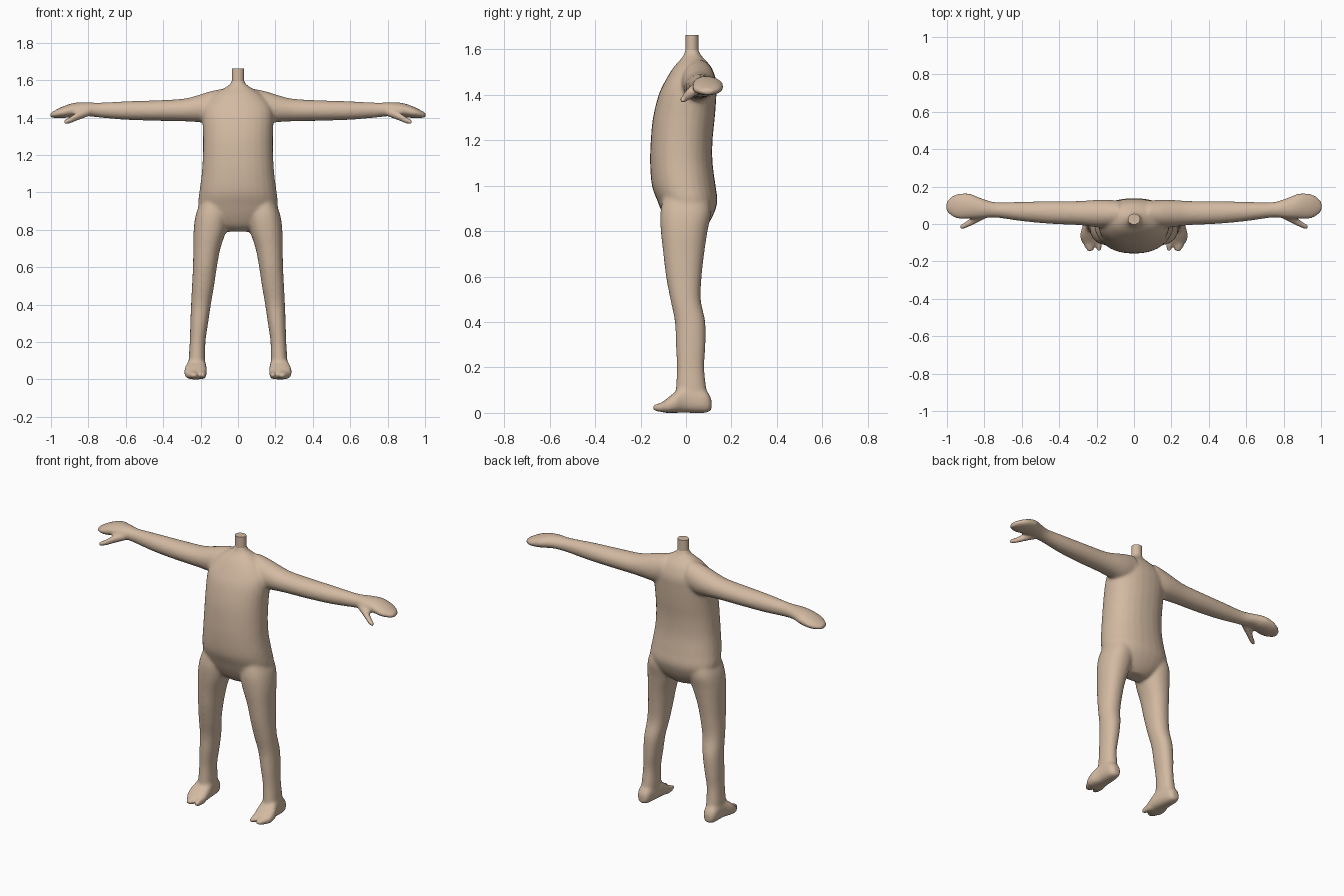
import bpy, bmesh, math
from mathutils import Vector

cube = bpy.data.objects.get("Cube")
if cube:
    bpy.data.objects.remove(cube)

skin = bpy.data.materials.new("tan_skin")
skin.use_nodes = True
tan = (.65, .49, .36, 1)
skin.diffuse_color = tan
skin.node_tree.nodes["Principled BSDF"].inputs["Base Color"].default_value = tan

SIDES = 28
STEPS = 5


def spline(rows):
    """Smoothly fill in rows between the given sections."""
    out = []
    for i in range(len(rows) - 1):
        a, b, c, d = (Vector(rows[min(max(k, 0), len(rows) - 1)])
                      for k in range(i - 1, i + 3))
        for s in range(STEPS):
            t = s / STEPS
            out.append(b + (c - a) * t / 2 + (a * 2 - b * 5 + c * 4 - d) * t * t / 2
                       + (b * 3 - a - c * 3 + d) * t ** 3 / 2)
    return out + [Vector(rows[-1])]


def loft(bm, axis, rows, mirror=1, power=1):
    """Closed tube; each row is (position, low u, high u, low v, high v)."""
    rings = []
    for p, u0, u1, v0, v1 in spline([Vector(r) for r in rows]):
        ring = []
        for k in range(SIDES):
            a = math.tau * k / SIDES
            cu, sv = math.cos(a), math.sin(a)
            u = (u0 + u1) / 2 + (u1 - u0) / 2 * math.copysign(abs(cu) ** power, cu)
            v = (v0 + v1) / 2 + (v1 - v0) / 2 * math.copysign(abs(sv) ** power, sv)
            x, y, z = {"x": (p, u, v), "y": (u, p, v), "z": (u, v, p)}[axis]
            ring.append(bm.verts.new((x * mirror, y, z)))
        rings.append(ring)
    for r, q in zip(rings, rings[1:]):
        for k in range(SIDES):
            n = (k + 1) % SIDES
            bm.faces.new((r[k], r[n], q[n], q[k]))
    bm.faces.new(rings[0])
    bm.faces.new(rings[-1])


def finish(name, bm):
    bmesh.ops.recalc_face_normals(bm, faces=bm.faces)
    mesh = bpy.data.meshes.new(name)
    bm.to_mesh(mesh)
    bm.free()
    mesh.materials.append(skin)
    obj = bpy.data.objects.new(name, mesh)
    bpy.context.collection.objects.link(obj)
    mesh.shade_smooth()
    return obj


# Torso sections: height, half width, front, back
torso = [(.79, .06, -.03, .06), (.82, .13, -.07, .09), (.87, .19, -.1, .12),
         (.93, .213, -.125, .138), (1, .207, -.15, .13), (1.1, .194, -.158, .117),
         (1.2, .188, -.155, .117), (1.3, .187, -.145, .127), (1.4, .19, -.12, .134),
         (1.46, .18, -.092, .134), (1.52, .13, -.055, .112), (1.56, .07, -.02, .078),
         (1.58, .042, -.008, .062), (1.61, .03, 0, .052)]

# Leg sections: height, inner, outer, front, back
leg = [(.95, .06, .2, -.1, .1), (.88, .05, .226, -.113, .11), (.8, .062, .237, -.111, .095),
       (.7, .094, .239, -.1, .08), (.6, .113, .241, -.088, .069), (.5, .128, .246, -.069, .065),
       (.4, .145, .251, -.049, .085), (.3, .16, .255, -.045, .086), (.2, .174, .258, -.04, .08),
       (.1, .175, .264, -.045, .09), (.03, .18, .262, -.05, .09)]

# Foot and toe sections: depth, inner, outer, bottom, top
foot = [(.112, .2, .245, .01, .06), (.085, .183, .264, 0, .1), (0, .17, .272, 0, .12),
        (-.05, .167, .287, 0, .09), (-.09, .169, .284, 0, .058), (-.108, .185, .265, .005, .045)]
big_toe = [(-.07, .168, .205, 0, .055), (-.12, .172, .202, .005, .042), (-.145, .177, .199, .01, .033)]
small_toes = [(-.07, .21, .284, 0, .055), (-.12, .212, .265, .005, .042), (-.145, .218, .25, .01, .033)]

# Arm and thumb sections: distance out, front, back, bottom, top
arm = [(.08, -.01, .125, 1.38, 1.555), (.15, -.02, .13, 1.37, 1.54), (.22, -.015, .128, 1.376, 1.518),
       (.3, -.006, .123, 1.38, 1.5), (.45, .001, .122, 1.383, 1.492), (.6, .015, .119, 1.388, 1.487),
       (.74, .034, .117, 1.4, 1.48), (.82, .03, .14, 1.408, 1.482), (.88, .028, .163, 1.403, 1.478),
       (.94, .028, .162, 1.397, 1.458), (.98, .045, .145, 1.398, 1.438), (1.005, .07, .115, 1.4, 1.424)]
thumb = [(.79, .03, .08, 1.41, 1.455), (.85, 0, .05, 1.387, 1.435),
         (.9, -.023, .013, 1.367, 1.403), (.93, -.028, -.004, 1.364, 1.388)]

# Body: overlapping volumes fused into one soft skin
bm = bmesh.new()
loft(bm, "z", [(z, -w, w, f, b) for z, w, f, b in torso], power=.9)
for side in (1, -1):
    loft(bm, "z", leg, side, power=.9)
    for part in (foot, big_toe, small_toes):
        loft(bm, "y", part, side, power=.8)
    for part in (arm, thumb):
        loft(bm, "x", part, side)
body = finish("body", bm)
fuse = body.modifiers.new("fuse", "REMESH")
fuse.mode = "VOXEL"
fuse.voxel_size = .008
fuse.use_smooth_shade = True
soften = body.modifiers.new("soften", "SMOOTH")
soften.factor = .5
soften.iterations = 12

# Neck stub with a crisp flat top
bm = bmesh.new()
loft(bm, "z", [(z, -.033, .033, -.003, .055) for z in (1.55, 1.662)])
neck = finish("neck", bm)
bpy.context.view_layer.objects.active = neck
neck.select_set(True)
bpy.ops.object.shade_smooth_by_angle()
